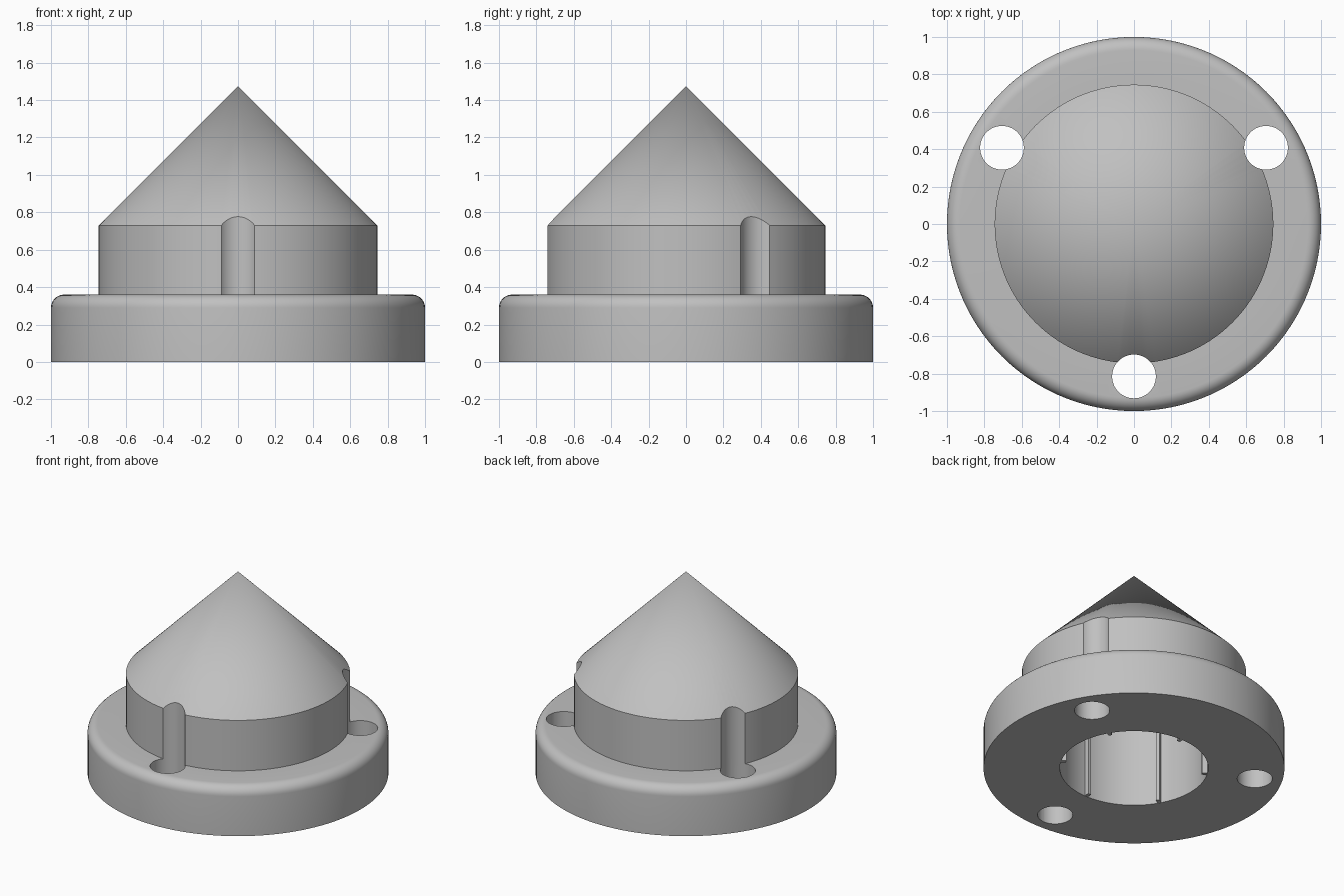
import bpy, bmesh, math
from mathutils import Matrix

if "Cube" in bpy.data.objects:
    bpy.data.objects.remove(bpy.data.objects["Cube"])

SEGS = 120
BORE_R, BORE_TOP = 0.493, 0.73
BASE_TOP, FILLET = 0.36, 0.07

grey = bpy.data.materials.new("plain_grey")
grey.diffuse_color = (0.53, 0.53, 0.53, 1)
grey.use_nodes = True
grey.node_tree.nodes["Principled BSDF"].inputs["Base Color"].default_value = grey.diffuse_color


def finish(name, bm):
    bmesh.ops.recalc_face_normals(bm, faces=bm.faces)
    mesh = bpy.data.meshes.new(name)
    bm.to_mesh(mesh)
    bm.free()
    mesh.materials.append(grey)
    obj = bpy.data.objects.new(name, mesh)
    bpy.context.collection.objects.link(obj)
    return obj


# Body profile (radius, height): bore roof, bore wall, rounded flange, boss, cone tip
profile = [(0, BORE_TOP), (BORE_R, BORE_TOP), (BORE_R, 0), (1, 0)]
for i in range(9):
    a = math.pi / 2 * i / 8
    profile.append((1 - FILLET + FILLET * math.cos(a),
                    BASE_TOP - FILLET + FILLET * math.sin(a)))
profile += [(0.745, BASE_TOP), (0.745, 0.73), (0, 1.475)]

bm = bmesh.new()
verts = [bm.verts.new((r, 0, z)) for r, z in profile]
edges = [bm.edges.new(pair) for pair in zip(verts, verts[1:])]
bmesh.ops.spin(bm, geom=verts + edges, cent=(0, 0, 0), axis=(0, 0, 1),
               angle=2 * math.pi, steps=SEGS, use_merge=True)
bmesh.ops.remove_doubles(bm, verts=bm.verts, dist=1e-4)
body = finish("cone_body", bm)

# Three screw holes that also groove the boss and the cone edge
bm = bmesh.new()
for deg in (-90, 30, 150):
    a = math.radians(deg)
    spot = Matrix.Translation((0.815 * math.cos(a), 0.815 * math.sin(a), 0.5))
    bmesh.ops.create_cone(bm, cap_ends=True, segments=48, radius1=0.117,
                          radius2=0.117, depth=1.4, matrix=spot)
cutter = finish("screw_hole_cutter", bm)
cutter.hide_render = True

cut = body.modifiers.new("screw_holes", 'BOOLEAN')
cut.operation, cut.solver, cut.object = 'DIFFERENCE', 'EXACT', cutter
bpy.context.view_layer.objects.active = body
body.select_set(True)
bpy.ops.object.modifier_apply(modifier=cut.name)
bpy.data.objects.remove(cutter)
bpy.ops.object.shade_smooth_by_angle(angle=math.radians(20))

# Six thin grip ribs along the bore wall
bm = bmesh.new()
for k in range(6):
    rib = (Matrix.Rotation(math.radians(30 + 60 * k), 4, 'Z')
           @ Matrix.Translation((BORE_R - 0.01, 0, BORE_TOP / 2 + 0.003))
           @ Matrix.Diagonal((0.05, 0.025, BORE_TOP, 1)))
    bmesh.ops.create_cube(bm, size=1, matrix=rib)
finish("bore_ribs", bm)
